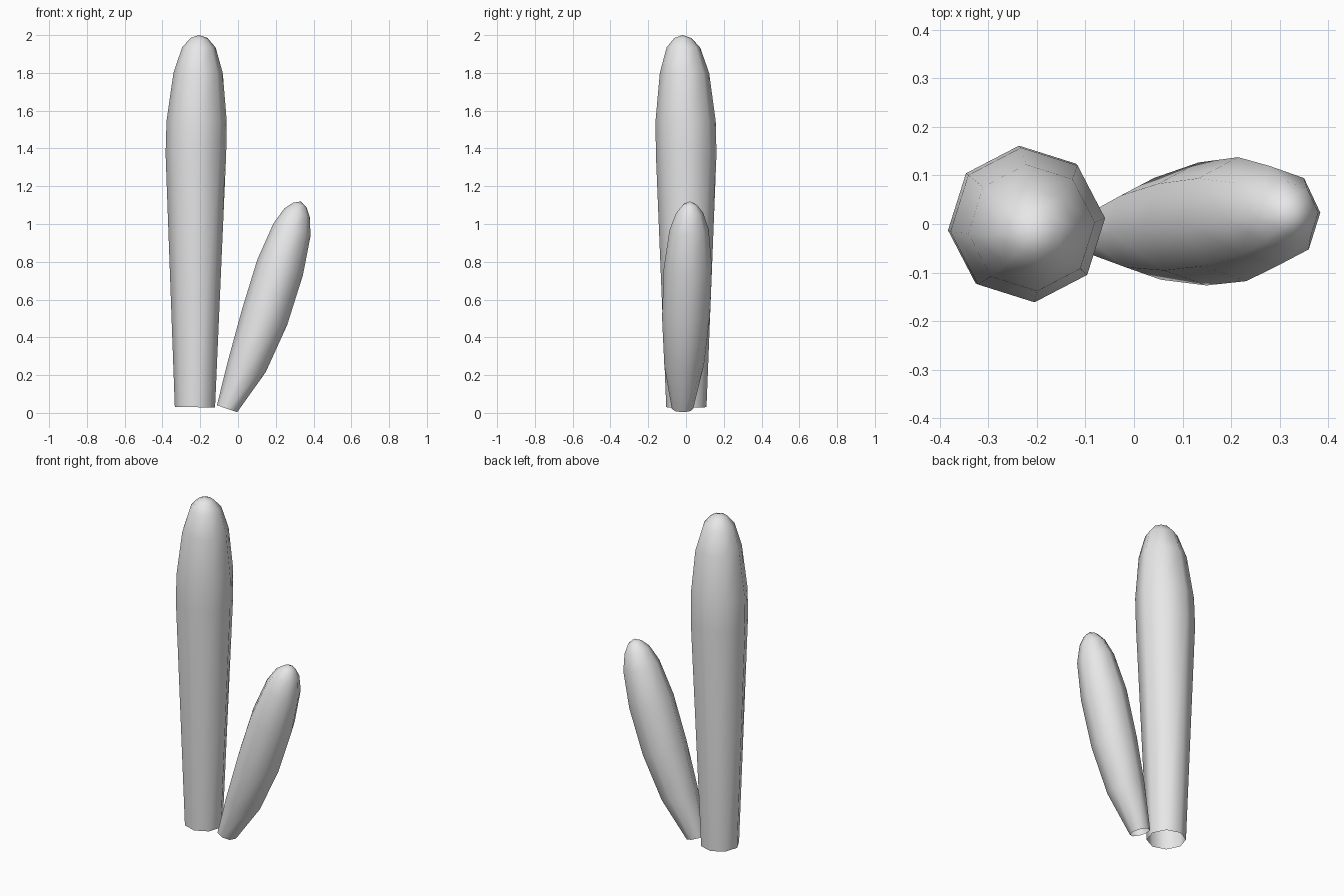
import bpy, bmesh, math
from mathutils import Vector

if "Cube" in bpy.data.objects:
    bpy.data.objects.remove(bpy.data.objects["Cube"])

SIDES = 8

# one plain grey for the whole plant
grey = bpy.data.materials.new("plain grey")
grey.diffuse_color = (0.8, 0.8, 0.8, 1.0)
grey.use_nodes = True
grey.node_tree.nodes["Principled BSDF"].inputs["Base Color"].default_value = grey.diffuse_color


def stem(name, rings, apex, tilt, turn):
    """Eight-sided stem, open at the base: rings are (x, y, z, radius)."""
    u = Vector((math.cos(tilt), 0, -math.sin(tilt)))
    v = Vector((0, 1, 0))
    bm = bmesh.new()
    loops = []
    for x, y, z, r in rings:
        loop = []
        for i in range(SIDES):
            a = turn + math.tau * i / SIDES
            loop.append(bm.verts.new(Vector((x, y, z)) + r * (math.cos(a) * u + math.sin(a) * v)))
        loops.append(loop)
    for low, high in zip(loops, loops[1:]):
        for i in range(SIDES):
            j = (i + 1) % SIDES
            bm.faces.new((low[i], low[j], high[j], high[i]))
    # rounded tip closes in a fan
    tip = bm.verts.new(apex)
    for i in range(SIDES):
        bm.faces.new((loops[-1][i], loops[-1][(i + 1) % SIDES], tip))
    for f in bm.faces:
        f.smooth = True
    mesh = bpy.data.meshes.new(name)
    bm.to_mesh(mesh)
    bm.free()
    mesh.materials.append(grey)
    obj = bpy.data.objects.new(name, mesh)
    bpy.context.collection.objects.link(obj)
    return obj


# tall upright stem
stem("tall_stem", [
    (-0.228, 0.002, 0.03, 0.107),
    (-0.223, 0.001, 1.37, 0.161),
    (-0.219, -0.002, 1.545, 0.160),
    (-0.211, -0.008, 1.80, 0.131),
    (-0.207, -0.014, 1.935, 0.089),
    (-0.206, -0.017, 1.985, 0.045),
], (-0.206, -0.018, 2.0), math.radians(0.5), math.radians(5))

# short leaning stem, bending slightly upright toward its tip
stem("short_stem", [
    (-0.058, -0.018, 0.022, 0.057),
    (0.048, -0.010, 0.25, 0.105),
    (0.141, 0.000, 0.507, 0.127),
    (0.223, 0.010, 0.77, 0.128),
    (0.286, 0.016, 0.97, 0.104),
    (0.313, 0.019, 1.06, 0.071),
    (0.327, 0.020, 1.10, 0.038),
], (0.331, 0.020, 1.119), math.radians(19), math.radians(4))
